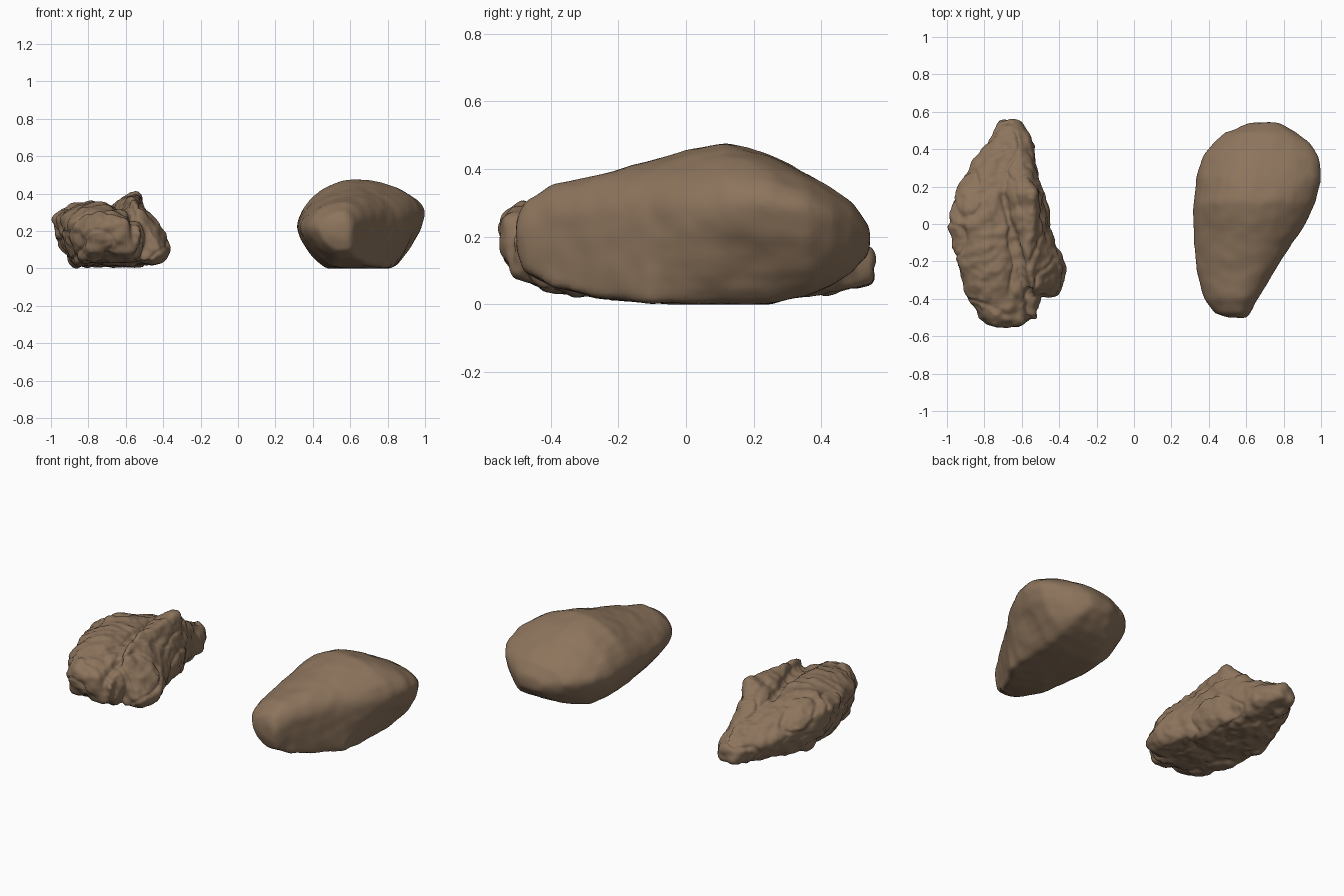
import bpy, bmesh, math
from mathutils import Vector, noise

start = bpy.data.objects.get("Cube")
if start:
    bpy.data.objects.remove(start)

stone = bpy.data.materials.new("brown stone")
stone.use_nodes = True
stone.diffuse_color = (0.265, 0.175, 0.108, 1)
stone.node_tree.nodes["Principled BSDF"].inputs["Base Color"].default_value = stone.diffuse_color


def corner(a, b, mid, power, steps=7):
    """Rounded quarter from a to b, bulging around the centre mid."""
    points = []
    for i in range(steps):
        t = i / steps * math.pi / 2
        u, v = math.cos(t) ** (2 / power), math.sin(t) ** (2 / power)
        points.append((mid[0] + (a[0] - mid[0]) * u + (b[0] - mid[0]) * v,
                       mid[1] + (a[1] - mid[1]) * u + (b[1] - mid[1]) * v))
    return points


def loft(bm, sections, powers):
    """Closed skin through cross-sections: y, left, top, right, base."""
    top_l, top_r, under_r, under_l = powers
    rings = []
    for y, xl, zl, xt, zt, xr, zr, base_l, base_r, zb in sections:
        left, top, right = (xl, zl), (xt, zt), (xr, zr)
        low_l, low_r = (base_l, zb), (base_r, zb)
        outline = (corner(left, top, (xt, zl), top_l)
                   + corner(top, right, (xt, zr), top_r)
                   + corner(right, low_r, (base_r, zr), under_r)
                   + [low_r]
                   + corner(low_l, left, (base_l, zl), under_l))
        rings.append([bm.verts.new((x, y, z)) for x, z in outline])
    n = len(rings[0])
    for a, b in zip(rings, rings[1:]):
        for i in range(n):
            j = (i + 1) % n
            bm.faces.new((a[i], a[j], b[j], b[i]))
    bm.faces.new(rings[0])
    bm.faces.new(rings[-1])


def make_rock(name, lofts, voxel, smoothing, relief):
    """Fuse lofts, then weather the surface."""
    bm = bmesh.new()
    for sections, powers in lofts:
        loft(bm, sections, powers)
    bmesh.ops.recalc_face_normals(bm, faces=bm.faces)
    mesh = bpy.data.meshes.new(name)
    bm.to_mesh(mesh)
    bm.free()
    rock = bpy.data.objects.new(name, mesh)
    bpy.context.collection.objects.link(rock)
    remesh = rock.modifiers.new("fuse", 'REMESH')
    remesh.mode = 'VOXEL'
    remesh.voxel_size = voxel
    soften = rock.modifiers.new("soften", 'SMOOTH')
    soften.factor = 0.5
    soften.iterations = smoothing
    graph = bpy.context.evaluated_depsgraph_get()
    mesh = bpy.data.meshes.new_from_object(rock.evaluated_get(graph))
    rock.modifiers.clear()
    rock.data = mesh
    mesh.name = name

    moved = [v.co + v.normal * relief(v.co) for v in mesh.vertices]
    for v, p in zip(mesh.vertices, moved):
        v.co = (p.x, p.y, max(p.z, 0))
    mesh.materials.clear()
    mesh.materials.append(stone)
    mesh.polygons.foreach_set("use_smooth", [True] * len(mesh.polygons))


# Worn boulder: broad dents only, with a hollow under the right flank
def worn(p):
    hollow = math.exp(-((p - Vector((.93, .18, .13))).length / 0.1) ** 2)
    return 0.003 + 0.006 * noise.noise(p * 5) + 0.004 * noise.noise(p * 14) - 0.02 * hollow


boulder = [
    (-.50, .51, .20, .56, .25, .60, .20, .54, .58, .16),
    (-.475, .43, .21, .56, .30, .62, .22, .53, .60, .10),
    (-.40, .375, .22, .57, .35, .66, .25, .53, .64, .055),
    (-.25, .335, .22, .61, .385, .75, .27, .52, .72, .02),
    (-.11, .32, .22, .61, .42, .84, .28, .51, .81, .01),
    (.00, .315, .22, .61, .45, .915, .28, .50, .82, .005),
    (.12, .32, .23, .62, .478, .97, .29, .49, .82, 0),
    (.25, .335, .23, .64, .445, 1.0, .295, .50, .82, .005),
    (.36, .37, .22, .67, .385, .99, .28, .54, .82, .03),
    (.43, .42, .215, .69, .34, .945, .26, .57, .81, .06),
    (.49, .49, .21, .70, .30, .87, .23, .61, .80, .10),
    (.54, .62, .19, .70, .23, .78, .20, .65, .75, .15),
]
make_rock("smooth_boulder", [(boulder, (1.7, 1.9, 1.45, 1.45))], 0.014, 5, worn)


# Broken rock: lumps, pits, a few creases and one long split along the top
def broken(p):
    lumps = 0.014 * noise.noise(p * 7) + 0.012 * noise.noise(p * 16)
    crease = abs(noise.noise(Vector((p.x * 6, p.y * 4, p.z * 7))))
    along = min(max((p.y + .38) / .53, 0), 1)
    off = math.hypot(p.x + .56 + .14 * along, max(p.y - .15, 0))
    split = math.exp(-(off / 0.02) ** 2) * min(max((p.z - .1) / .1, 0), 1)
    return (0.004 + lumps + 0.005 * noise.noise(p * 30)
            - 0.01 * max(0, 1 - crease / 0.1) - 0.025 * split)


main_mass = [
    (-.545, -.78, .20, -.72, .25, -.62, .20, -.75, -.64, .16),
    (-.50, -.83, .20, -.74, .285, -.53, .19, -.79, -.58, .09),
    (-.40, -.88, .23, -.76, .32, -.50, .18, -.82, -.56, .045),
    (-.22, -.94, .25, -.80, .345, -.55, .20, -.86, -.56, .02),
    (.00, -.995, .27, -.84, .348, -.60, .22, -.87, -.55, .015),
    (.12, -.97, .26, -.80, .33, -.58, .22, -.86, -.55, .015),
    (.22, -.93, .22, -.77, .30, -.55, .20, -.83, -.56, .02),
    (.32, -.865, .17, -.74, .25, -.55, .18, -.78, -.58, .03),
    (.42, -.78, .14, -.70, .20, -.55, .14, -.73, -.60, .035),
    (.545, -.72, .11, -.68, .155, -.61, .11, -.70, -.63, .065),
]
side_slab = [
    (-.38, -.57, .16, -.53, .27, -.42, .10, -.54, -.46, .05),
    (-.34, -.60, .20, -.55, .33, -.39, .10, -.58, -.44, .04),
    (-.24, -.63, .22, -.56, .365, -.365, .10, -.60, -.42, .03),
    (-.12, -.66, .24, -.56, .375, -.41, .12, -.62, -.48, .02),
    (.00, -.68, .24, -.55, .385, -.45, .16, -.64, -.51, .02),
    (.17, -.69, .24, -.54, .405, -.48, .17, -.65, -.53, .02),
    (.23, -.70, .21, -.57, .35, -.505, .16, -.66, -.55, .02),
    (.32, -.71, .17, -.60, .27, -.52, .14, -.68, -.57, .03),
    (.42, -.74, .13, -.63, .21, -.535, .12, -.70, -.58, .04),
    (.545, -.71, .11, -.65, .16, -.61, .11, -.69, -.63, .065),
]
make_rock("rugged_rock",
          [(main_mass, (1.6, 2.2, 1.8, 1.4)), (side_slab, (2, 1.3, 1.6, 1.8))],
          0.01, 2, broken)
